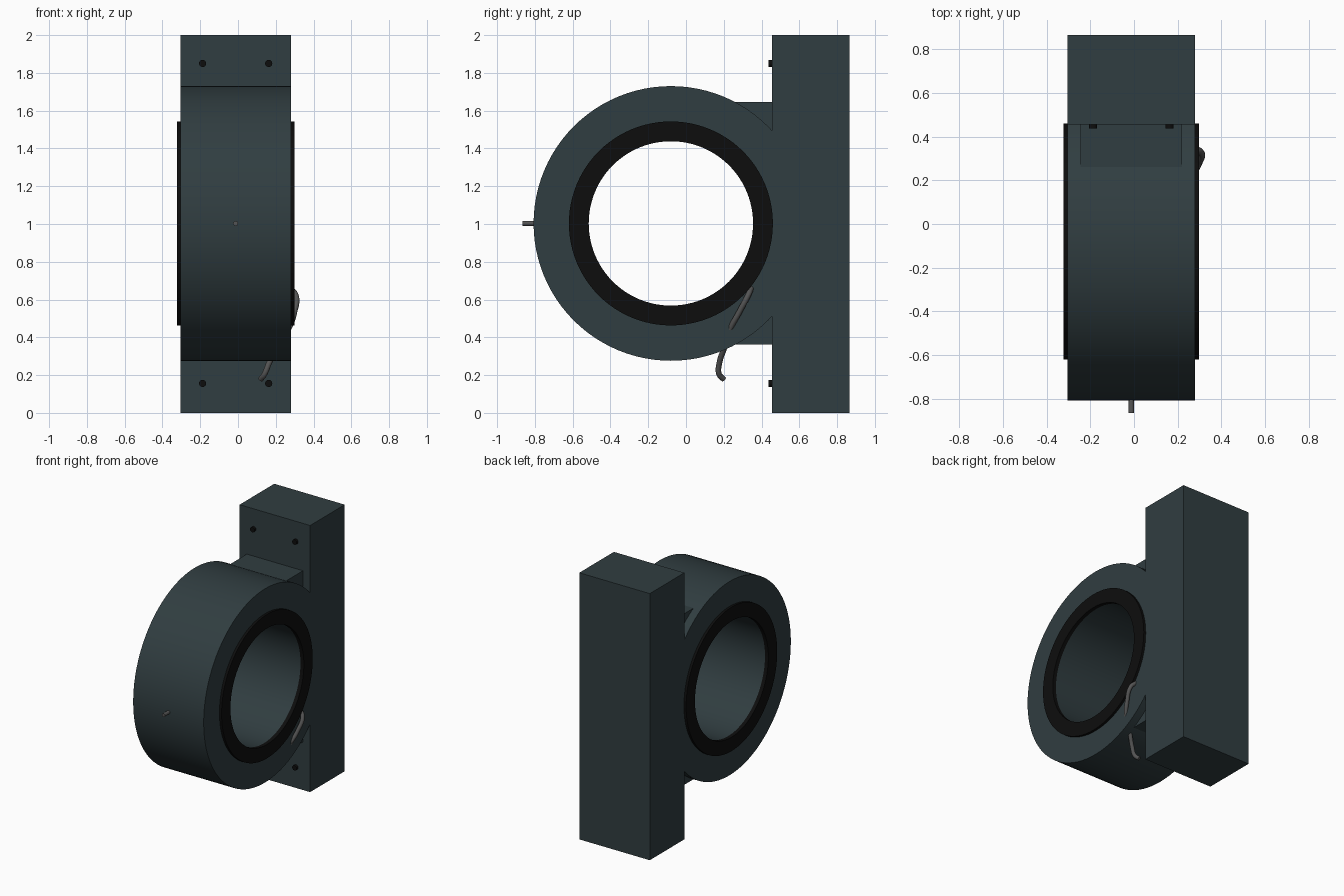
import bpy, bmesh
from math import radians, pi
from mathutils import Matrix, Vector

cube = bpy.data.objects.get("Cube")
if cube:
    bpy.data.objects.remove(cube, do_unlink=True)

CX, CY, CZ = -0.0125, -0.08, 1.003   # centre of the bore
HALF = 0.2925                        # half width of housing and block


def material(name, rgb, rough=0.6):
    m = bpy.data.materials.new(name)
    m.use_nodes = True
    m.diffuse_color = (*rgb, 1)
    bsdf = m.node_tree.nodes["Principled BSDF"]
    bsdf.inputs["Base Color"].default_value = (*rgb, 1)
    bsdf.inputs["Roughness"].default_value = rough
    return m


SLATE = material("slate", (0.03, 0.047, 0.052))
BLACK = material("black", (0.004, 0.004, 0.004))
GREY = material("grey", (0.09, 0.09, 0.09))


def finish(name, bm, mat, smooth=False):
    bmesh.ops.recalc_face_normals(bm, faces=bm.faces)
    mesh = bpy.data.meshes.new(name)
    bm.to_mesh(mesh)
    bm.free()
    mesh.materials.append(mat)
    ob = bpy.data.objects.new(name, mesh)
    bpy.context.collection.objects.link(ob)
    if smooth:
        bpy.ops.object.select_all(action='DESELECT')
        ob.select_set(True)
        bpy.context.view_layer.objects.active = ob
        bpy.ops.object.shade_smooth_by_angle(angle=radians(30))
    return ob


def box(name, lo, hi, mat):
    lo, hi = Vector(lo), Vector(hi)
    bm = bmesh.new()
    bmesh.ops.create_cube(bm, size=1)
    bmesh.ops.scale(bm, vec=hi - lo, verts=bm.verts)
    bmesh.ops.translate(bm, vec=(lo + hi) / 2, verts=bm.verts)
    return finish(name, bm, mat)


def tube(name, r_in, r_out, x0, x1, mat, steps=96):
    """Rectangle profile spun around the bore axis."""
    bm = bmesh.new()
    corners = [(x0, r_in), (x1, r_in), (x1, r_out), (x0, r_out)]
    verts = [bm.verts.new((x, CY, CZ + r)) for x, r in corners]
    edges = [bm.edges.new((verts[i], verts[(i + 1) % 4])) for i in range(4)]
    bmesh.ops.spin(bm, geom=verts + edges, cent=(CX, CY, CZ), axis=(1, 0, 0),
                   angle=2 * pi, steps=steps)
    bmesh.ops.remove_doubles(bm, verts=bm.verts, dist=0.0001)
    return finish(name, bm, mat, True)


def rod(name, x, z, y0, y1, r, mat):
    """Short cylinder along y."""
    bm = bmesh.new()
    place = Matrix.Translation((x, (y0 + y1) / 2, z)) @ Matrix.Rotation(pi / 2, 4, 'X')
    bmesh.ops.create_cone(bm, cap_ends=True, segments=24, radius1=r, radius2=r,
                          depth=y1 - y0, matrix=place)
    return finish(name, bm, mat, True)


# Mounting block and ring housing
box("mounting_block", (CX - HALF, 0.455, 0), (CX + HALF, 0.865, 2), SLATE)
tube("ring_housing", 0.437, 0.727, CX - HALF, CX + HALF, SLATE)

# Mirrored parts: bezels on both faces, neck webs above and below the ring
for side, name in ((1, "left"), (-1, "right")):
    inner, outer = CX + side * (HALF - 0.01), CX + side * (HALF + 0.018)
    tube(f"{name}_bezel", 0.435, 0.54, inner, outer, BLACK)
for side, name in ((1, "upper"), (-1, "lower")):
    z = sorted((CZ + side * 0.45, CZ + side * 0.642))
    box(f"{name}_neck", (CX - 0.233, 0.2, z[0]), (CX + 0.233, 0.47, z[1]), SLATE)

    # Bolt heads on the block front
    for bx, label in ((0.175, "left"), (-0.175, "right")):
        rod(f"{name}_{label}_bolt", CX + bx, 1.003 + side * 0.847, 0.437, 0.47, 0.019, BLACK)

# Pin at the front of the ring
rod("front_pin", CX, CZ, -0.865, -0.79, 0.013, GREY)

# Cable leaving the bezel, passing through the housing and hanging below
path = [(0.27, 0.345, 0.66), (0.305, 0.33, 0.625), (0.298, 0.28, 0.53),
        (0.27, 0.237, 0.45), (0.21, 0.205, 0.35), (0.165, 0.177, 0.265),
        (0.14, 0.175, 0.205), (0.12, 0.2, 0.178)]
curve = bpy.data.curves.new("cable", 'CURVE')
curve.dimensions = '3D'
curve.bevel_depth = 0.015
curve.bevel_resolution = 3
curve.resolution_u = 8
curve.use_fill_caps = True
spline = curve.splines.new('BEZIER')
spline.bezier_points.add(len(path) - 1)
for point, co in zip(spline.bezier_points, path):
    point.co = co
    point.handle_left_type = point.handle_right_type = 'AUTO'
curve.materials.append(GREY)
bpy.context.collection.objects.link(bpy.data.objects.new("cable", curve))
